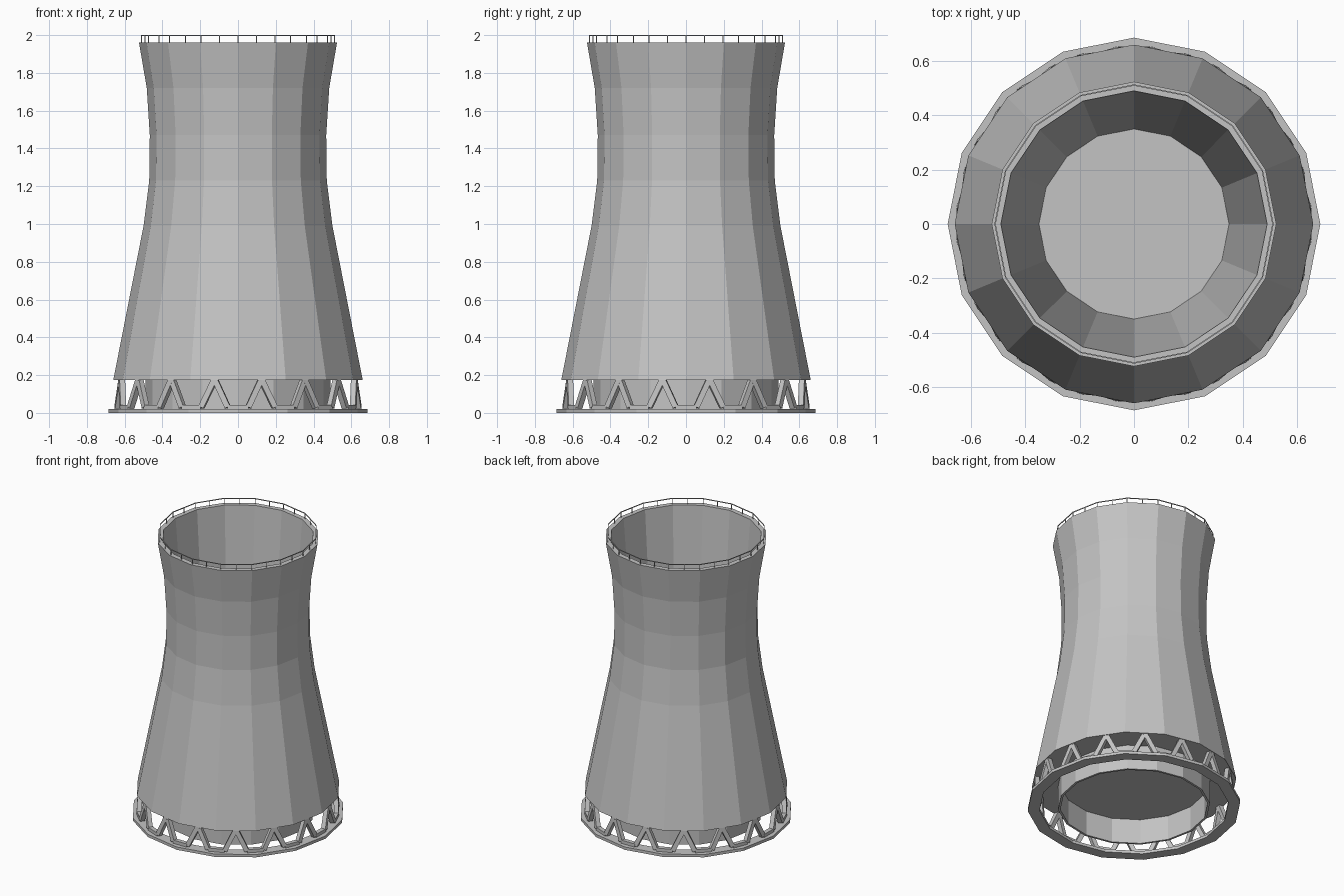
import bpy
import bmesh
from math import pi, sin, cos
from mathutils import Matrix, Vector

SIDES = 16
STEP = 2 * pi / SIDES

if "Cube" in bpy.data.objects:
    bpy.data.objects.remove(bpy.data.objects["Cube"], do_unlink=True)

concrete = bpy.data.materials.new("concrete_grey")
concrete.use_nodes = True
colour = (0.55, 0.55, 0.55, 1)
concrete.diffuse_color = colour
concrete.node_tree.nodes["Principled BSDF"].inputs["Base Color"].default_value = colour


def polar(radius, angle, z):
    return Vector((radius * cos(angle), radius * sin(angle), z))


def finish(name, bm):
    bmesh.ops.recalc_face_normals(bm, faces=bm.faces)
    mesh = bpy.data.meshes.new(name)
    bm.to_mesh(mesh)
    bm.free()
    mesh.materials.append(concrete)
    bpy.context.collection.objects.link(bpy.data.objects.new(name, mesh))


def revolve(name, profile, closed):
    """Turn a profile of (radius, z) around z; closed loop, or capped at both ends."""
    bm = bmesh.new()
    rings = [[bm.verts.new(polar(r, i * STEP, z)) for i in range(SIDES)]
             for r, z in profile]
    pairs = list(zip(rings, rings[1:]))
    if closed:
        pairs.append((rings[-1], rings[0]))
    else:
        bm.faces.new(rings[0])
        bm.faces.new(rings[-1])
    for low, high in pairs:
        for i in range(SIDES):
            j = (i + 1) % SIDES
            bm.faces.new((low[i], low[j], high[j], high[i]))
    finish(name, bm)


def band(name, inner, outer, bottom, top):
    revolve(name, [(inner, bottom), (outer, bottom), (outer, top), (inner, top)], True)


def beam(bm, start, end, width, depth):
    """Box from start to end, with its depth pointing away from the tower axis."""
    along = (end - start).normalized()
    middle = (start + end) / 2
    side = along.cross(Vector((middle.x, middle.y, 0))).normalized()
    outward = side.cross(along)
    turn = Matrix((side, outward, along)).transposed().to_4x4()
    size = Matrix.Diagonal((width, depth, (end - start).length, 1))
    bmesh.ops.create_cube(bm, size=1, matrix=Matrix.Translation(middle) @ turn @ size)


# Waisted shell with a rim, a tapering inside wall and a floor
revolve("tower_shell", [(0.66, 0.175), (0.5, 0.99), (0.47, 1.23), (0.467, 1.47),
                        (0.483, 1.72), (0.524, 1.96), (0.49, 1.96), (0.35, 0.2)], False)

# Basin wall under the shell and the foundation ring
band("basin_wall", 0.475, 0.49, 0, 0.178)
band("foundation_ring", 0.61, 0.686, 0, 0.02)

# Zigzag of supports, with a short foot at each corner
bm = bmesh.new()
for i in range(SIDES):
    corner = i * STEP
    feet = []
    for sign in (-1, 1):
        foot = polar(0.64, corner + sign * 0.085, 0.03)
        head = polar(0.628, corner + sign * STEP / 2, 0.178)
        beam(bm, foot, head, 0.03, 0.03)
        feet.append(foot)
    beam(bm, feet[0], feet[1], 0.026, 0.03)
finish("zigzag_supports", bm)

# Thin safety railing on the rim
band("railing_top", 0.509, 0.514, 1.995, 2)
bm = bmesh.new()
for i in range(SIDES * 2):
    radius = 0.5115 if i % 2 == 0 else 0.5115 * cos(STEP / 2)
    angle = i * STEP / 2
    beam(bm, polar(radius, angle, 1.958), polar(radius, angle, 1.997), 0.004, 0.004)
finish("railing_posts", bm)
